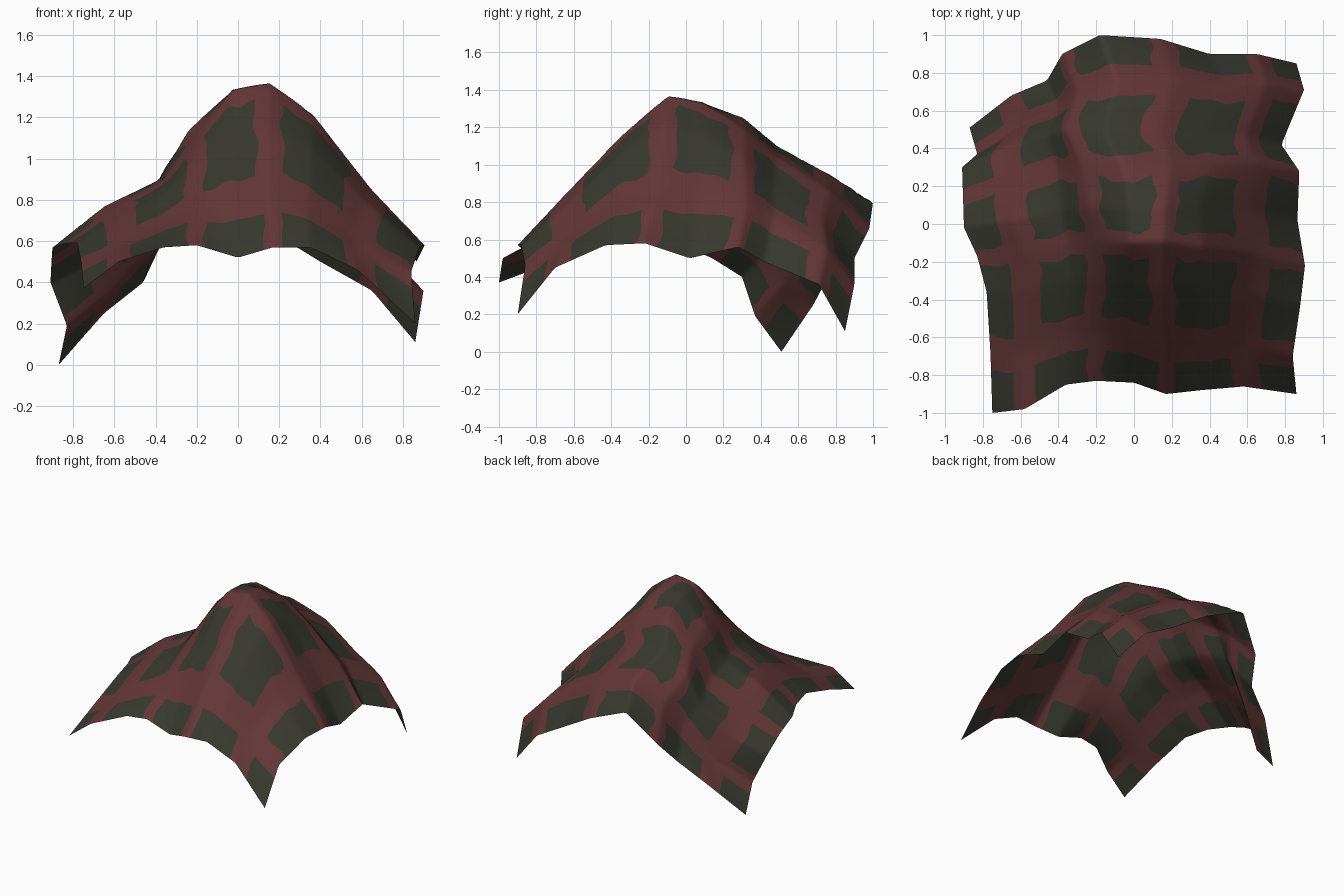
import bpy, bmesh, math
from mathutils import Vector

if "Cube" in bpy.data.objects:
    bpy.data.objects.remove(bpy.data.objects["Cube"])

# Hems of the draped cloth (9 points each, evenly spaced in cloth space)
FRONT = [(-.75, -1, .37), (-.58, -.98, .5), (-.36, -.85, .57), (-.2, -.83, .58), (0, -.84, .52),
         (.17, -.9, .57), (.35, -.88, .57), (.58, -.86, .46), (.86, -.9, .2)]
BACK = [(-.87, .51, 0), (-.65, .68, .25), (-.46, .76, .4), (-.38, .9, .57), (-.18, 1, .8),
        (.14, .98, .66), (.4, .9, .5), (.65, .9, .36), (.86, .85, .11)]
LEFT = [(-.75, -1, .37), (-.76, -.68, .49), (-.78, -.36, .59), (-.83, -.17, .59), (-.9, -.02, .57),
        (-.905, .14, .5), (-.91, .3, .4), (-.83, .37, .19), (-.87, .51, 0)]
RIGHT = [(.86, -.9, .2), (.84, -.7, .45), (.88, -.43, .57), (.905, -.22, .58), (.865, .02, .5),
         (.875, .28, .56), (.78, .42, .48), (.9, .71, .36), (.86, .85, .11)]
# Heights of the raised middle, front row to back row
HEIGHT = [(.58, .70, .75, .78, .83, .78, .61),
          (.71, .86, .97, 1.09, 1.16, 1.06, .80),
          (.76, .91, 1.10, 1.33, 1.365, 1.21, .86),
          (.77, .90, 1.14, 1.33, 1.33, 1.17, .85),
          (.67, .84, 1.07, 1.25, 1.19, 1.03, .80),
          (.52, .75, .95, 1.10, 1.04, .88, .72),
          (.36, .61, .79, .95, .86, .72, .56)]
# Sideways pull of the cloth at its inner quarter points, and at the peak
PULL = {(1, 1): (.05, -.06), (2, 1): (0, -.10), (3, 1): (-.01, -.015),
        (1, 2): (.095, -.065), (2, 2): (.12, -.15), (3, 2): (.005, -.03),
        (1, 3): (.05, -.01), (2, 3): (.055, -.14), (3, 3): (.08, -.035),
        (2.5, 1.5): (-.05, .06)}


def net_point(i, j):
    """Coons blend of the four hems, pulled sideways, with set heights inside."""
    u, v = i / 8, j / 8
    f, b, l, r = (Vector(p) for p in (FRONT[i], BACK[i], LEFT[j], RIGHT[j]))
    corners = (Vector(FRONT[0]).lerp(Vector(FRONT[8]), u)).lerp(
        Vector(BACK[0]).lerp(Vector(BACK[8]), u), v)
    p = f.lerp(b, v) + l.lerp(r, u) - corners
    if 0 < i < 8 and 0 < j < 8:
        for (a, c), (dx, dy) in PULL.items():
            w = max(0, 1 - abs(u * 4 - a)) * max(0, 1 - abs(v * 4 - c))
            p += Vector((dx, dy, 0)) * w
        p.z = HEIGHT[j - 1][i - 1]
    return p


NET = [[net_point(i, j) for i in range(9)] for j in range(9)]


def spline(pts, t, soft):
    """Point on a row of nine: straight segments (soft=0) to a smooth curve (soft=1)."""
    k = min(int(t * 8), 7)
    s = t * 8 - k
    b, c = pts[k], pts[k + 1]
    a = pts[k - 1] if k else b * 2 - c
    d = pts[k + 2] if k < 7 else c * 2 - b
    curve = (b * 2 + (c - a) * s + (a * 2 - b * 5 + c * 4 - d) * s ** 2
             + (b * 3 - a - c * 3 + d) * s ** 3) / 2
    return b.lerp(c, s).lerp(curve, soft)


def surface(u, v):
    soft = .2 * min(1, 8 * min(u, v, 1 - u, 1 - v))
    return spline([spline(row, u, soft) for row in NET], v, soft)


def material(name, colour):
    m = bpy.data.materials.new(name)
    m.diffuse_color = (*colour, 1)
    m.use_nodes = True
    m.node_tree.nodes["Principled BSDF"].inputs["Base Color"].default_value = m.diffuse_color
    return m


# Cloth sheet, its weave slightly warped so the patches have uneven edges
N = 96
bm = bmesh.new()
grid = []
for j in range(N + 1):
    row = []
    for i in range(N + 1):
        u, v = i / N, j / N
        wu = .008 * math.sin(math.pi * u) * (math.sin(41 * v + 9 * u) + .5 * math.sin(83 * v + 2))
        wv = .008 * math.sin(math.pi * v) * (math.sin(37 * u + 7 * v + 1) + .5 * math.sin(79 * u))
        row.append(bm.verts.new(surface(min(1, max(0, u + wu)), min(1, max(0, v + wv)))))
    grid.append(row)


def in_patch(t, other):
    """Dark patches repeat every quarter of the cloth, a little wider along the hems."""
    hem = other < .1 or other > .9
    return abs(t * 4 - round(t * 4)) < (.38 if hem and .1 < t < .9 else .33)


for j in range(N):
    for i in range(N):
        face = bm.faces.new((grid[j][i], grid[j][i + 1], grid[j + 1][i + 1], grid[j + 1][i]))
        face.smooth = True
        u, v = (i + .5) / N, (j + .5) / N
        face.material_index = int(in_patch(u, v) and in_patch(v, u))

mesh = bpy.data.meshes.new("draped_cloth")
bm.to_mesh(mesh)
bm.free()
mesh.materials.append(material("maroon cloth", (.125, .038, .039)))
mesh.materials.append(material("dark olive patch", (.039, .040, .029)))
bpy.context.collection.objects.link(bpy.data.objects.new("draped_cloth", mesh))
